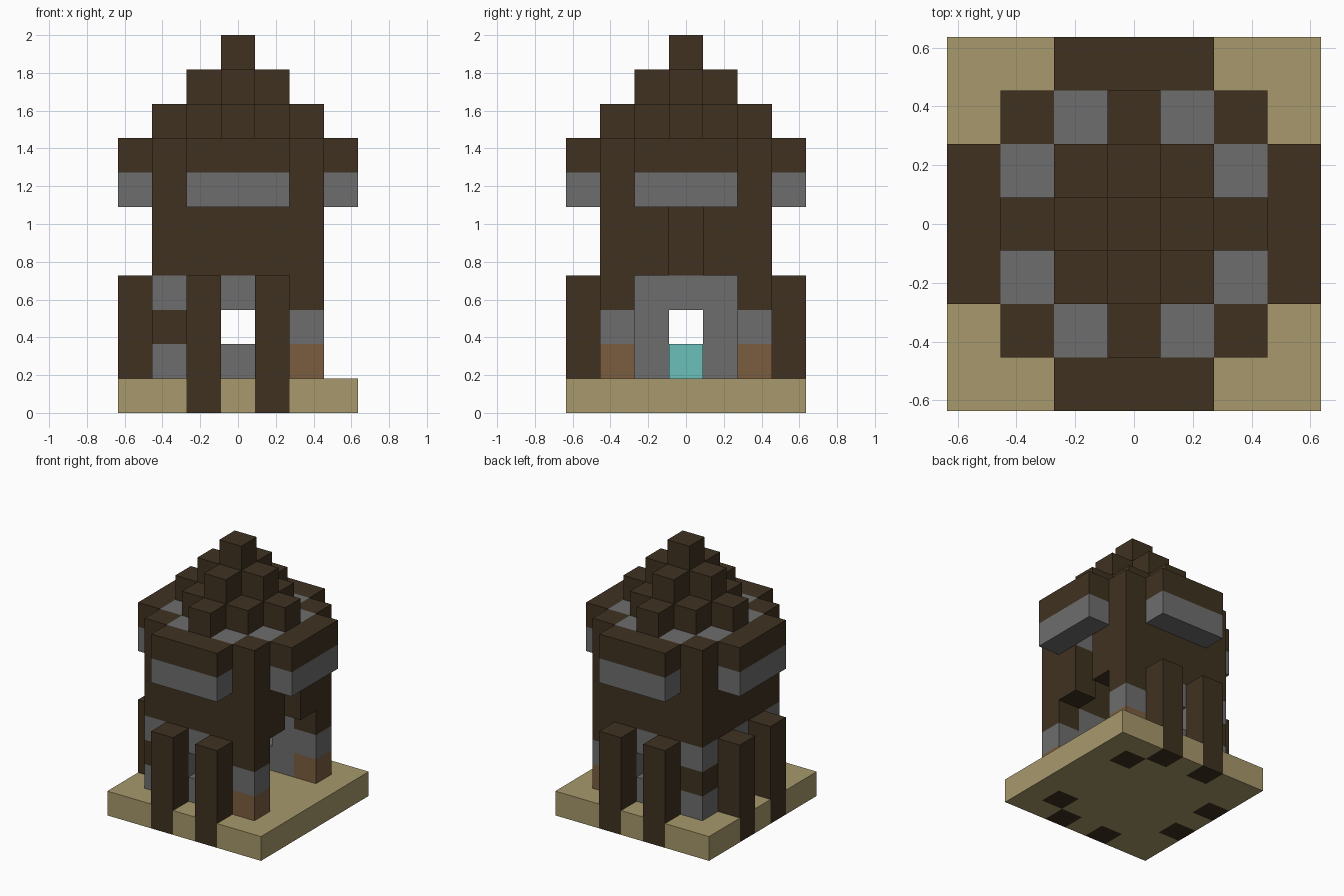
import bpy, bmesh
from mathutils import Vector
from itertools import product

cube = bpy.data.objects.get("Cube")
if cube:
    bpy.data.objects.remove(cube)

U = 2 / 11  # edge of one block


def material(name, rgb):
    m = bpy.data.materials.new(name)
    m.use_nodes = True
    m.diffuse_color = (*rgb, 1)
    bsdf = m.node_tree.nodes["Principled BSDF"]
    bsdf.inputs["Base Color"].default_value = (*rgb, 1)
    bsdf.inputs["Roughness"].default_value = 0.9
    return m


MATS = {
    "sand": material("sand", (0.39, 0.32, 0.15)),
    "dark": material("dark wood", (0.05, 0.031, 0.015)),
    "stone": material("grey stone", (0.155, 0.155, 0.155)),
    "plank": material("brown plank", (0.198, 0.109, 0.05)),
    "teal": material("teal", (0.147, 0.527, 0.485)),
}

cells = {}  # block position -> (part, colour)


def fill(part, colour, xs, ys, zs):
    for c in product(xs, ys, zs):
        cells[c] = (part, colour)


def sides(part, colour, dist, offsets, zs, skip=()):
    """Repeat blocks on the four sides at a distance from the centre."""
    for s, o in product((-1, 1), offsets):
        fill(part, colour, [s * dist], [o], zs)
        fill(part, colour, [o], [s * dist], zs)


MID = (-1, 0, 1)
PAIR = (-1, 1)
ENDS = (-2, 2)

# Base slab
fill("base", "sand", range(-3, 4), range(-3, 4), [0])

# Walls: stone below, wood above, stone band under the roof
sides("lower_wall", "stone", 2, MID, range(1, 4))
sides("upper_wall", "dark", 2, MID, range(4, 8))
sides("wall_band", "stone", 2, PAIR, (6, 7))

# Windows in the centre of each side
for s in ENDS:
    cells.pop((s, 0, 2))
    cells.pop((0, s, 2))

# Open entrance on the left side with a notch above it
for y, z in product(MID, range(1, 4)):
    cells.pop((2, y, z), None)
for z in range(4, 7):
    cells.pop((2, 0, z))

# Corner columns
fill("corner_column", "dark", ENDS, ENDS, range(1, 8))
fill("corner_stone", "stone", [-2], ENDS, (1, 3))
fill("entrance_column_foot", "dark", [2], ENDS, [0])
fill("entrance_column_plank", "plank", [2], ENDS, [1])
fill("entrance_column_stone", "stone", [2], ENDS, [2])

# Outer posts on the three closed sides
fill("outer_post", "dark", PAIR, (-3, 3), range(4))
fill("outer_post", "dark", [-3], PAIR, range(4))

# Eaves
sides("eave_stone", "stone", 3, MID, [6])
sides("eave_top", "dark", 3, MID, [7])

# Stepped roof
for step in range(3):
    for x, y in product(range(-2, 3), repeat=2):
        if abs(x) + abs(y) <= 2 - step:
            fill("roof", "dark", [x], [y], [8 + step])

# Block inside
fill("inner_block", "teal", [0], [0], [1])


def build(part):
    """Make one mesh from the outer faces of the part's blocks."""
    bm = bmesh.new()
    colour = None
    for c, (name, col) in cells.items():
        if name != part:
            continue
        colour = col
        centre = Vector((c[0], c[1], c[2] + 0.5))
        for axis, s in product(range(3), (-1, 1)):
            n = Vector((0, 0, 0))
            n[axis] = s
            if tuple(int(a + b) for a, b in zip(c, n)) in cells:
                continue
            u = Vector((n.y, n.z, n.x))
            v = n.cross(u)
            bm.faces.new([bm.verts.new((centre + (n + u * a + v * b) / 2) * U)
                          for a, b in ((-1, -1), (1, -1), (1, 1), (-1, 1))])
    bmesh.ops.remove_doubles(bm, verts=bm.verts[:], dist=0.001)
    me = bpy.data.meshes.new(part)
    bm.to_mesh(me)
    bm.free()
    me.materials.append(MATS[colour])
    bpy.context.collection.objects.link(bpy.data.objects.new(part, me))


for part in sorted({p for p, _ in cells.values()}):
    build(part)
